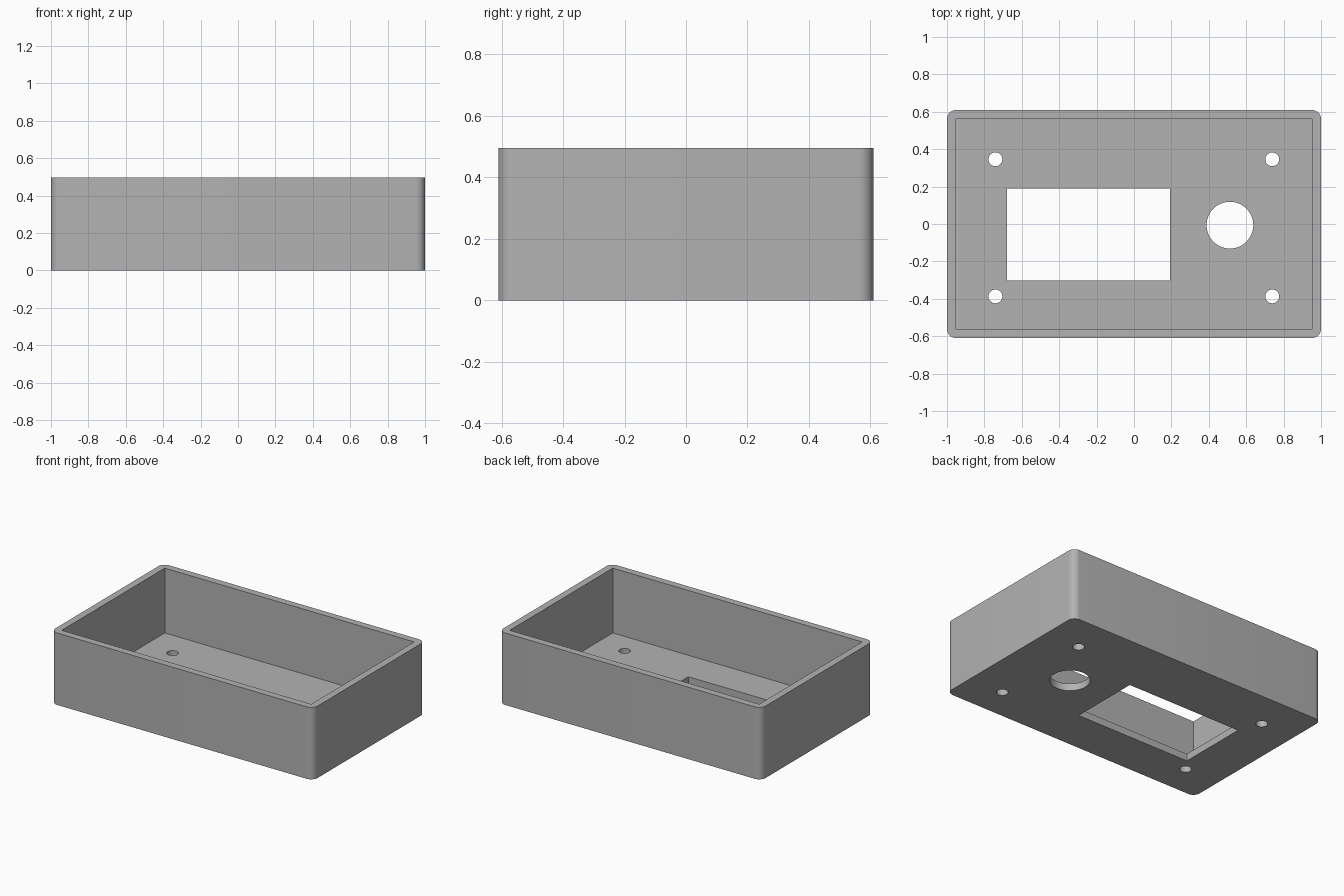
import bpy, math

default = bpy.data.objects.get("Cube")
if default:
    bpy.data.objects.remove(default, do_unlink=True)

WIDTH, DEPTH, HEIGHT = 2.0, 1.22, 0.496
WALL = 0.049

grey = bpy.data.materials.new("plain grey")
grey.use_nodes = True
colour = (0.45, 0.45, 0.45, 1)
grey.diffuse_color = colour
grey.node_tree.nodes["Principled BSDF"].inputs["Base Color"].default_value = colour


def block(name, x, y, z):
    """Box given by its (low, high) range on each axis."""
    centre = [(a + b) / 2 for a, b in (x, y, z)]
    bpy.ops.mesh.primitive_cube_add(size=1, location=centre)
    ob = bpy.context.object
    ob.name = name
    ob.scale = [b - a for a, b in (x, y, z)]
    bpy.ops.object.transform_apply(location=True, rotation=False, scale=True)
    return ob


def drill(name, x, y, radius):
    """Round cutter that passes through the floor."""
    bpy.ops.mesh.primitive_cylinder_add(vertices=48, radius=radius, depth=0.3, location=(x, y, 0))
    bpy.context.object.name = name
    return bpy.context.object


def apply_all(ob):
    bpy.context.view_layer.objects.active = ob
    for mod in list(ob.modifiers):
        bpy.ops.object.modifier_apply(modifier=mod.name)


# Outer body with rounded upright corners
case = block("open_case", (-WIDTH / 2, WIDTH / 2), (-DEPTH / 2, DEPTH / 2), (0, HEIGHT))
weights = case.data.attributes.new("bevel_weight_edge", "FLOAT", "EDGE")
for edge in case.data.edges:
    a, b = (case.data.vertices[i].co for i in edge.vertices)
    weights.data[edge.index].value = float(abs(a.z - b.z) > 0.1)
bevel = case.modifiers.new("rounded corners", "BEVEL")
bevel.limit_method = "WEIGHT"
bevel.width = WALL
bevel.segments = 8
apply_all(case)

# Square-cornered cavity, display window, dial hole and screw holes
ix, iy = WIDTH / 2 - WALL, DEPTH / 2 - WALL
cutters = [
    block("cavity_cutter", (-ix, ix), (-iy, iy), (WALL, HEIGHT + 0.2)),
    block("window_cutter", (-0.68, 0.193), (-0.302, 0.19), (-0.15, 0.15)),
    drill("dial_cutter", 0.513, -0.006, 0.125),
]
for x in (-0.741, 0.739):
    for y in (-0.387, 0.346):
        cutters.append(drill("screw_cutter", x, y, 0.037))

for cutter in cutters:
    cut = case.modifiers.new("cut", "BOOLEAN")
    cut.operation = "DIFFERENCE"
    cut.solver = "EXACT"
    cut.object = cutter
apply_all(case)
for cutter in cutters:
    bpy.data.objects.remove(cutter, do_unlink=True)

# Colour and shading
case.data.materials.clear()
case.data.materials.append(grey)
bpy.ops.object.select_all(action="DESELECT")
case.select_set(True)
bpy.context.view_layer.objects.active = case
bpy.ops.object.shade_smooth_by_angle(angle=math.radians(30))
